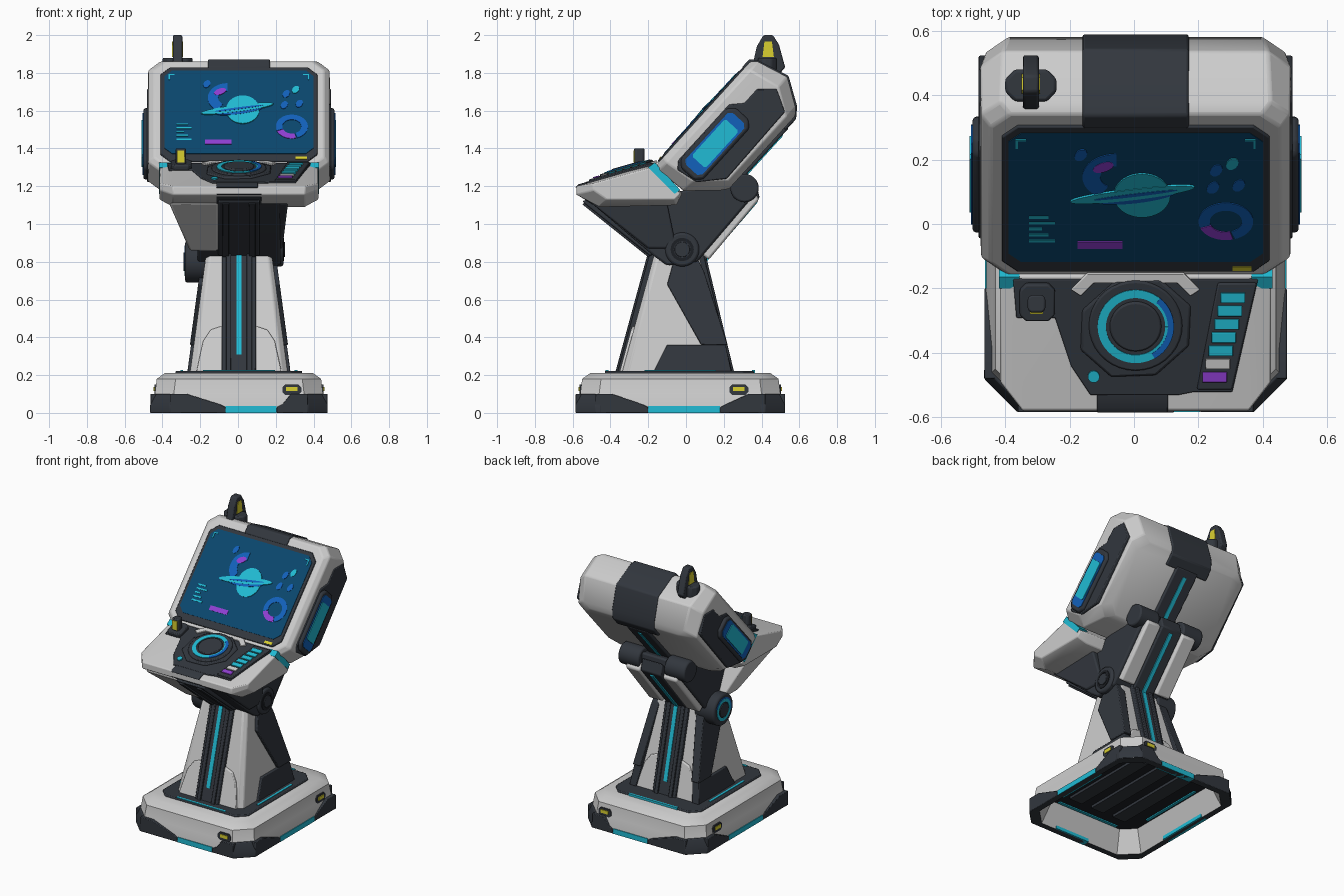
import bpy, bmesh, math
from mathutils import Matrix, Vector

if "Cube" in bpy.data.objects:
    bpy.data.objects.remove(bpy.data.objects["Cube"])

COLORS = {"white": (.61, .61, .61), "dark": (.032, .038, .048), "black": (.012, .014, .018),
          "screen_blue": (.003, .062, .155), "cyan": (.015, .5, .66), "blue": (.006, .12, .5),
          "purple": (.28, .05, .65), "yellow": (.7, .63, .03)}
MATS = {}
for n, c in COLORS.items():
    MATS[n] = bpy.data.materials.new(n)
    MATS[n].diffuse_color = (*c, 1)


def frame(o, a, b, h):
    m = Matrix((a, b, h)).transposed().to_4x4()
    m.translation = Vector(o)
    return m


def loft(name, rings, mat, fr=Matrix(), bevel=0.0):
    """Closed solid through rings of equal point count."""
    bm = bmesh.new()
    vs = [[bm.verts.new(fr @ Vector(p)) for p in r] for r in rings]
    n = len(vs[0])
    for r, q in zip(vs, vs[1:]):
        for i in range(n):
            bm.faces.new((r[i], r[(i + 1) % n], q[(i + 1) % n], q[i]))
    bm.faces.new(vs[0][::-1])
    bm.faces.new(vs[-1])
    bmesh.ops.recalc_face_normals(bm, faces=bm.faces)
    me = bpy.data.meshes.new(name)
    bm.to_mesh(me)
    bm.free()
    ob = bpy.data.objects.new(name, me)
    bpy.context.collection.objects.link(ob)
    me.materials.append(MATS[mat])
    if bevel:
        m = ob.modifiers.new("bevel", "BEVEL")
        m.width, m.segments, m.limit_method = bevel, 2, 'ANGLE'
    ob.location.x = .005
    return ob


def prism(name, pts, lo, hi, mat, fr=Matrix(), bevel=0.0):
    return loft(name, [[(a, b, lo) for a, b in pts], [(a, b, hi) for a, b in pts]], mat, fr, bevel)


def rect(a0, a1, b0, b1):
    return [(a0, b0), (a1, b0), (a1, b1), (a0, b1)]


def octo(a0, a1, b0, b1, c):
    return [(a0 + c, b0), (a1 - c, b0), (a1, b0 + c), (a1, b1 - c), (a1 - c, b1), (a0 + c, b1), (a0, b1 - c), (a0, b0 + c)]


def octz(a0, a1, b0, b1, c, z):
    return [(a, b, z) for a, b in octo(a0, a1, b0, b1, c)]


def oval(cx, cy, rx, ry=None, rot=0, n=36):
    ry, k = ry or rx, math.radians(rot)
    out = []
    for i in range(n):
        t = 2 * math.pi * i / n
        x, y = rx * math.cos(t), ry * math.sin(t)
        out.append((cx + x * math.cos(k) - y * math.sin(k), cy + x * math.sin(k) + y * math.cos(k)))
    return out


def band(cx, cy, r0, r1, a0=0, a1=359.5, n=40):
    ts = [math.radians(a0 + (a1 - a0) * i / n) for i in range(n + 1)]
    return [(cx + r1 * math.cos(t), cy + r1 * math.sin(t)) for t in ts] + \
           [(cx + r0 * math.cos(t), cy + r0 * math.sin(t)) for t in reversed(ts)]


X, Y, Z = (1, 0, 0), (0, 1, 0), (0, 0, 1)
SIDE = frame((0, 0, 0), Y, Z, X)                                               # (y, z) extruded along x
MON = frame((0, -.16, 1.31), X, (0, .673, .74), (0, -.74, .673))               # screen plane
MSIDE = frame((0, -.16, 1.31), (0, .673, .74), (0, .74, -.673), X)             # (up screen, depth)
CON = frame((0, -.58, 1.2), X, (0, .9615, .2747), (0, -.2747, .9615))          # desk plane
COLF = frame((0, -.397, 0), X, (0, .273, 1), (0, -1, 0))                       # column front
COLB = frame((0, .271, 0), X, (0, -.242, 1), Y)                                # column back

# base: hollow tray with white walls, dark rim and dark ceiling
base = loft("base", [octz(-.36, .36, -.47, .41, .08, .16), octz(-.425, .425, -.54, .48, .11, 0),
                     octz(-.465, .465, -.58, .52, .1, 0), octz(-.465, .465, -.58, .52, .1, .03),
                     octz(-.445, .445, -.56, .50, .1, .1), octz(-.435, .435, -.55, .49, .1, .18),
                     octz(-.39, .39, -.505, .445, .09, .212)], "white")
base.data.materials.append(MATS["dark"])
for p in base.data.polygons:
    p.material_index = int(p.center.z < .001)
prism("base_ceiling", octo(-.37, .37, -.48, .42, .08), .148, .157, "black")
for x in (-.18, 0, .18):
    prism("ceiling_rib", rect(x - .05, x + .05, -.36, .3), .13, .15, "dark")
# trim, light strips and warning marks on the four sides
for k, (nx, ny, off, flip) in enumerate([(0, -1, .065, 1), (1, 0, .02, 1), (0, 1, -.065, -1), (-1, 0, -.02, -1)]):
    d, e, g, m = (.465, .45, .19, .31) if nx else (.55, .365, .135, .28)
    fr = frame((0, -.03, 0), (-ny, nx, 0), Z, (nx, ny, 0))
    top = frame((0, -.03, 0), (-ny, nx, 0), (nx, ny, 0), Z)
    for s in (1, -1):
        a = off + s * g
        prism("base_trim", [(a, 0), (a, .03), (a + s * .03, .045), (s * (e - .09), .1), (s * e, .1), (s * e, 0)],
              d - .035, d + .004, "dark", fr, .004)
    prism("base_light", rect(off - g, off + g, 0, .036), d - .05, d + .003, "cyan", fr)
    m *= flip
    prism("mark_pocket", octo(m - .05, m + .05, .095, .15, .015), d - .05, d - .017, "dark", fr)
    prism("mark", rect(m - .03, m + .03, .115, .138), d - .05, d - .012, "yellow", fr)
    prism("deck_light", rect(-.19, .19, d - .17, d - .155), .21, .227, "cyan", top)
    prism("ceiling_light", rect(-.24, .24, d - .135, d - .115), .14, .15, "cyan", top)
for sx in (1, -1):
    for sy in (1, -1):
        pl = [(.34, .55), (.366, .554), (.47, .45), (.47, .42), (.44, .42), (.34, .52)]
        loft("base_corner", [[(sx * a * q, sy * b * q - .03, z) for a, b in pl] for z, q in ((0, 1), (.04, 1), (.1, .965))],
             "dark", bevel=.004)
prism("base_deck", octo(-.335, .335, -.43, .36, .06), .2, .223, "dark", bevel=.006)

# column with white shell and dark spines
loft("column", [octz(-.26, .26, -.34, .22, .03, .21), octz(-.17, .17, -.16, .06, .02, .87)], "white", bevel=.008)
for fr, nm in ((COLF, "front"), (COLB, "back")):
    prism(nm + "_spine", rect(-.09, .09, .215, .88), -.03, .025, "dark", fr, .006)
    for s in (1, -1):
        prism(nm + "_spine_rail", rect(s * .055 - .014, s * .055 + .014, .215, .88), 0, .036, "dark", fr, .004)
        prism(nm + "_shell_foot", [(s * a, b) for a, b in ((.09, .22), (.225, .22), (.19, .38), (.15, .44), (.09, .46))],
              -.02, .014, "white", fr, .005)
    prism(nm + "_spine_light", rect(-.014, .014, .31, .87), 0, .03, "cyan", fr)
for s in (1, -1):
    fr = frame((s * .2886, 0, 0), Y, (-s * .136, 0, 1), (s, 0, 0))
    prism("column_side_foot", [(-.17, .22), (-.1, .36), (.21, .36), (.24, .22)], -.04, .014, "dark", fr, .005)
    prism("column_strut", [(-.1, .68), (-.05, .86), (.06, .82), (.095, .75), (.22, .36), (.08, .36)], -.04, .02, "dark", fr, .005)

# arm below the desk
loft("arm", [[(y, z, x) for y, z in ((-.5, 1.11), (-.17, .83), (-.1, .78), (.06, .8), (.35, 1.14), (.34, 1.24), (.1, 1.2), (-.1, 1.16))]
             for x in (-.22, .22)], "dark", SIDE, .012)
loft("arm_left_cover", [[(-.26, -.22, .86), (-.11, -.22, .86), (-.11, -.05, .86), (-.26, -.05, .86)],
                        [(-.37, -.52, 1.11), (-.11, -.52, 1.11), (-.11, -.16, 1.11), (-.37, -.16, 1.11)]], "white", bevel=.01)
loft("arm_right_cover", [[(.11, -.2, .87), (.23, -.2, .87), (.23, -.05, .87), (.11, -.05, .87)],
                         [(.11, -.5, 1.11), (.26, -.5, 1.11), (.26, -.1, 1.11), (.11, -.1, 1.11)]], "dark", bevel=.01)
prism("arm_front_spine", [(-.19, .83), (-.55, 1.12), (-.5, 1.14), (-.12, .88)], -.11, .11, "dark", SIDE, .008)
for x in (-.07, .07):
    prism("arm_front_rail", [(-.2, .825), (-.55, 1.105), (-.5, 1.13), (-.14, .86)], x - .018, x + .018, "dark", SIDE, .004)
prism("arm_back_spine", [(.08, .78), (.39, 1.14), (.37, 1.22), (.04, .83)], -.08, .08, "dark", SIDE, .008)
prism("arm_back_light", [(.1, .79), (.378, 1.113), (.365, 1.125), (.088, .8)], -.014, .014, "cyan", SIDE)
for s in (1, -1):
    prism("arm_back_panel", [(.07, .85), (.3, 1.17), (.36, 1.17), (.388, 1.13), (.12, .81)], s * .09, s * .2, "white", SIDE, .012)
    prism("rear_hinge", oval(.31, 1.19, .075), s * .1, s * .26, "dark", SIDE, .01)

# pivot drums
for s, cz, x1, r in ((1, .865, .235, .09), (-1, .8, .285, .11)):
    prism("pivot_drum", oval(-.02, cz, r), s * .13, s * x1, "dark", SIDE, .012)
    prism("pivot_ring", band(-.02, cz, r * .5, r * .68), s * x1, s * (x1 + .004), "cyan" if s < 0 else "black", SIDE)
    prism("pivot_hub", oval(-.02, cz, r * .45), s * x1, s * (x1 + .008), "dark", SIDE, .003)
prism("pivot_blue", band(-.02, .8, .072, .085, 20, 200), -.285, -.288, "blue", SIDE)

# control desk
full = ((-.58, 1.2), (-.58, 1.155), (-.46, 1.09), (-.05, 1.1), (-.02, 1.16), (-.16, 1.32))
edge = ((-.49, 1.215), (-.49, 1.18), (-.42, 1.13), (-.06, 1.13), (-.03, 1.16), (-.16, 1.305))
loft("desk", [[(y, z, x) for y, z in p] for p, x in ((edge, -.42), (full, -.35), (full, .35), (edge, .42))], "white", SIDE, .006)
prism("desk_front_cap", [(-.57, 1.21), (-.586, 1.195), (-.56, 1.18), (-.48, 1.2), (-.52, 1.224)], -.12, .1, "dark", SIDE, .003)
prism("desk_front_lip", [(-.586, 1.16), (-.46, 1.083), (-.4, 1.1), (-.5, 1.16)], -.12, .12, "dark", SIDE, .003)
for s in (1, -1):
    prism("desk_side_light", [(-.2, 1.3), (-.165, 1.325), (-.03, 1.18), (-.06, 1.16)], s * .36, s * .424, "cyan", SIDE)


def desk(pts):
    return [(x, (y + .58) / .9615) for x, y in pts]


prism("control_panel", desk([(-.38, -.17), (-.37, -.29), (-.25, -.29), (-.2, -.44), (-.14, -.53), (.13, -.53), (.18, -.52),
                             (.3, -.52), (.38, -.17)]), -.02, .008, "dark", CON, .004)
cy = (.58 - .31) / .9615
prism("panel_trim", desk([(-.2, -.2), (-.15, -.15), (.15, -.15), (.2, -.2), (.17, -.22), (.13, -.18), (-.13, -.18), (-.17, -.22)]),
      0, .016, "white", CON, .003)
prism("dial_mount", oval(0, cy - .01, .185, .165, 22.5, 8), 0, .018, "dark", CON, .008)
prism("dial_ring", oval(0, cy, .145), .01, .026, "dark", CON, .006)
prism("dial_light", band(0, cy, .092, .118), .02, .03, "cyan", CON)
prism("dial_blue", band(0, cy, .1, .119, -60, 50), .028, .032, "blue", CON)
prism("dial_hub", oval(0, cy, .08), .02, .036, "dark", CON, .006)
prism("small_lamp", desk(oval(-.13, -.47, .018)), 0, .016, "cyan", CON)
prism("key_tray", desk([(.19, -.51), (.3, -.51), (.375, -.18), (.255, -.18)]), 0, .016, "dark", CON, .005)
for i, c in enumerate(("cyan", "cyan", "cyan", "cyan", "cyan", "white", "purple")):
    y, x = -.225 - i * .041, .302 - i * .0095
    prism("key", desk(rect(x - .038, x + .038, y - .015, y + .017)), .01, .022, c, CON, .002)
# lever
prism("lever_base", desk(octo(-.36, -.25, -.295, -.18, .02)), 0, .03, "dark", CON, .006)
prism("lever", octo(-.335, -.28, -.275, -.22, .01), 1.26, 1.4, "dark", bevel=.006)
prism("lever_mark", rect(-.328, -.287, 1.325, 1.388), .27, .279, "yellow", frame((0, 0, 0), X, Z, (0, -1, 0)))

# monitor housing
loft("monitor", [octz(-.45, .45, 0, .743, .06, 0), octz(-.48, .48, -.01, .77, .06, -.03), octz(-.482, .482, 0, .815, .07, -.2),
                 octz(-.465, .465, .13, .727, .07, -.34), octz(-.41, .41, .17, .69, .07, -.37)], "white", MON, .008)
prism("monitor_top_cap", [(.69, -.012), (.75, -.012), (.775, .025), (.824, .2), (.735, .343), (.68, .385), (.6, .383), (.6, .3)],
      -.165, .165, "dark", MSIDE, .008)
prism("monitor_back_spine", [(.1, .33), (.16, .388), (.62, .388), (.62, .3)], -.085, .085, "dark", MSIDE, .008)
prism("monitor_back_light", rect(.2, .57, .37, .393), -.014, .014, "cyan", MSIDE)
for s in (1, -1):
    prism("monitor_side_panel", [(.06, .1), (.1, .07), (.5, .07), (.56, .125), (.66, .125), (.73, .2), (.67, .315), (.2, .325), (.08, .22)],
          s * .43, s * .487, "dark", MSIDE, .006)
    prism("side_pod", octo(.08, .51, .075, .235, .035), s * .46, s * .506, "dark", MSIDE, .012)
    prism("side_pod_glow", octo(.11, .48, .095, .215, .02), s * .5, s * .51, "blue", MSIDE)
    prism("side_pod_light", octo(.165, .43, .106, .204, .01), s * .5, s * .515, "cyan", MSIDE)
prism("bezel", octo(-.415, .415, .025, .695, .05), -.01, .009, "dark", MON, .004)
prism("bezel_mark", rect(.3, .36, .035, .052), 0, .012, "yellow", MON)
prism("screen", octo(-.395, .395, .075, .668, .04), 0, .012, "screen_blue", MON)

# screen graphics


def pic(name, pts, mat, top=.015):
    prism(name, pts, .01, top, mat, MON)


pic("moon_blue", band(-.06, .47, .05, .105, 90, 240), "blue")
pic("moon_purple", oval(-.1, .515, .035, .02, 30), "purple", .016)
pic("planet", oval(.02, .386, .088, .1), "cyan", .017)
pic("planet_shadow", oval(.0, .385, .13, .032, 10), "blue", .018)
pic("planet_ring", oval(-.01, .392, .195, .024, 10), "cyan", .019)
pic("planet_ring_gap", oval(.0, .392, .13, .007, 10), "blue", .02)
pic("title_bar", rect(-.18, -.04, .14, .172), "purple")
pic("gauge", band(.28, .265, .05, .085, -70, 200), "blue")
pic("gauge_arc", band(.28, .265, .05, .085, 202, 285), "purple")
for i in range(5):
    pic("data_line", rect(-.33, -.25 - .02 * (i % 3), .17 + i * .027, .18 + i * .027), "cyan")
for x, y, m in ((.25, .5, "blue"), (.3, .53, "cyan"), (.32, .43, "blue"), (-.17, .57, "blue"), (.24, .42, "blue")):
    pic("star", oval(x, y, .018, .028, -20, 12), m)
for s in (1, -1):
    pic("corner_tick", [(s * .34, .635), (s * .365, .635), (s * .365, .6), (s * .372, .6), (s * .372, .642), (s * .34, .642)], "cyan")

# beacon on the monitor
prism("beacon_base", octo(-.405, -.245, .38, .48, .03), 1.78, 1.88, "dark", bevel=.01)
prism("beacon_fin", [(.35, 1.83), (.375, 1.94), (.41, 2.0), (.46, 2.0), (.492, 1.95), (.525, 1.83), (.5, 1.8), (.37, 1.8)],
      -.35, -.3, "dark", SIDE, .008)
prism("beacon_lamp", [(.405, 1.885), (.415, 1.965), (.455, 1.965), (.465, 1.885)], -.354, -.296, "yellow", SIDE)

# smooth shading with sharp edges kept
for ob in bpy.data.objects:
    ob.select_set(True)
bpy.context.view_layer.objects.active = base
bpy.ops.object.shade_smooth_by_angle(angle=math.radians(30))

for m in bpy.data.materials:
    if m.users and not m.is_grease_pencil:
        m.use_nodes = True
        m.node_tree.nodes["Principled BSDF"].inputs["Base Color"].default_value = m.diffuse_color
